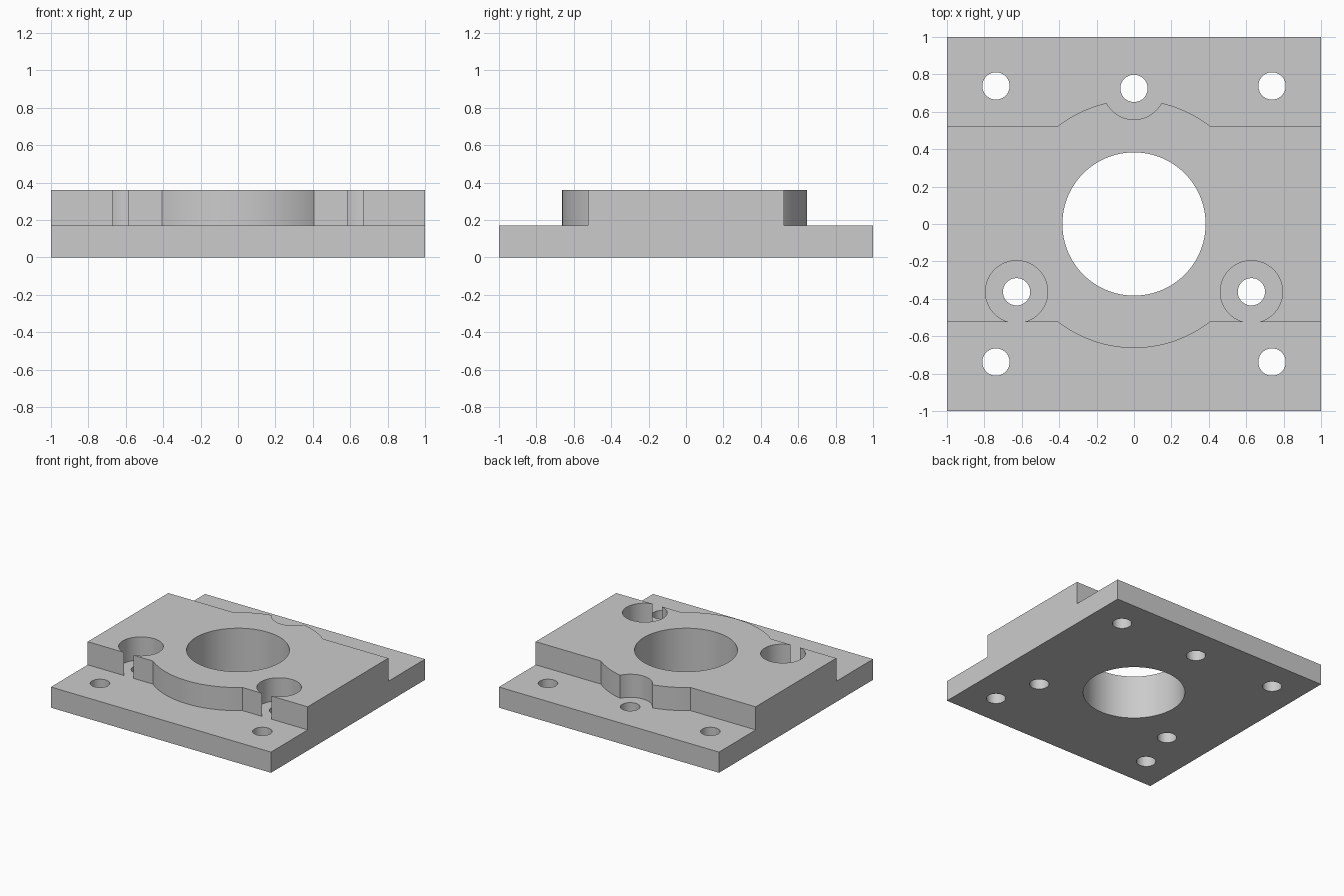
import bpy
import bmesh
from math import radians, sin, cos

cube = bpy.data.objects.get("Cube")
if cube:
    bpy.data.objects.remove(cube, do_unlink=True)

PLATE_Z, TOP_Z = 0.17, 0.36
RIB_Y = 0.523          # half depth of the raised block
BOLT_CIRCLE = 0.725

grey = bpy.data.materials.new("light grey")
grey.use_nodes = True
grey.diffuse_color = (0.6, 0.6, 0.6, 1)
grey.node_tree.nodes["Principled BSDF"].inputs["Base Color"].default_value = (0.6, 0.6, 0.6, 1)


def cylinder(name, x, y, radius, z0, z1, sides=64):
    bpy.ops.mesh.primitive_cylinder_add(vertices=sides, radius=radius, depth=z1 - z0,
                                        location=(x, y, (z0 + z1) / 2))
    obj = bpy.context.object
    obj.name = name
    obj.data.materials.append(grey)
    return obj


def combine(target, tool, operation):
    """Apply a boolean and discard the tool."""
    tool.hide_render = True
    mod = target.modifiers.new(tool.name, 'BOOLEAN')
    mod.operation, mod.solver, mod.object = operation, 'EXACT', tool
    bpy.context.view_layer.objects.active = target
    bpy.ops.object.modifier_apply(modifier=mod.name)
    bpy.data.objects.remove(tool, do_unlink=True)


# Stepped body: side profile extruded across the width
profile = [(-1, 0), (1, 0), (1, PLATE_Z), (RIB_Y, PLATE_Z), (RIB_Y, TOP_Z),
           (-RIB_Y, TOP_Z), (-RIB_Y, PLATE_Z), (-1, PLATE_Z)]
bm = bmesh.new()
face = bm.faces.new([bm.verts.new((-1, y, z)) for y, z in profile])
extruded = bmesh.ops.extrude_face_region(bm, geom=[face])
bmesh.ops.translate(bm, vec=(2, 0, 0),
                    verts=[v for v in extruded["geom"] if isinstance(v, bmesh.types.BMVert)])
bmesh.ops.recalc_face_normals(bm, faces=bm.faces)
mesh = bpy.data.meshes.new("mounting_plate")
bm.to_mesh(mesh)
bm.free()
mesh.materials.append(grey)
plate = bpy.data.objects.new("mounting_plate", mesh)
bpy.context.collection.objects.link(plate)

# Round hub bulging past the raised block, and its central bore
combine(plate, cylinder("hub", 0, 0, 0.663, 0.08, TOP_Z, 128), 'UNION')
combine(plate, cylinder("centre_bore", 0, 0, 0.383, -0.1, 0.5, 96), 'DIFFERENCE')

# Three counterbored bolt holes around the hub
for angle in (90, 210, 330):
    x, y = BOLT_CIRCLE * cos(radians(angle)), BOLT_CIRCLE * sin(radians(angle))
    combine(plate, cylinder("counterbore", x, y, 0.1665, PLATE_Z, 0.5), 'DIFFERENCE')
    combine(plate, cylinder("bolt_hole", x, y, 0.073, -0.1, 0.5, 48), 'DIFFERENCE')

# Corner mounting holes
for sx in (-1, 1):
    for sy in (-1, 1):
        combine(plate, cylinder("corner_hole", sx * 0.738, sy * 0.738, 0.073, -0.1, 0.5, 48),
                'DIFFERENCE')

# Smooth the round walls, keep the machined edges sharp
bpy.ops.object.select_all(action='DESELECT')
plate.select_set(True)
bpy.context.view_layer.objects.active = plate
bpy.ops.object.shade_smooth_by_angle(angle=radians(30))
